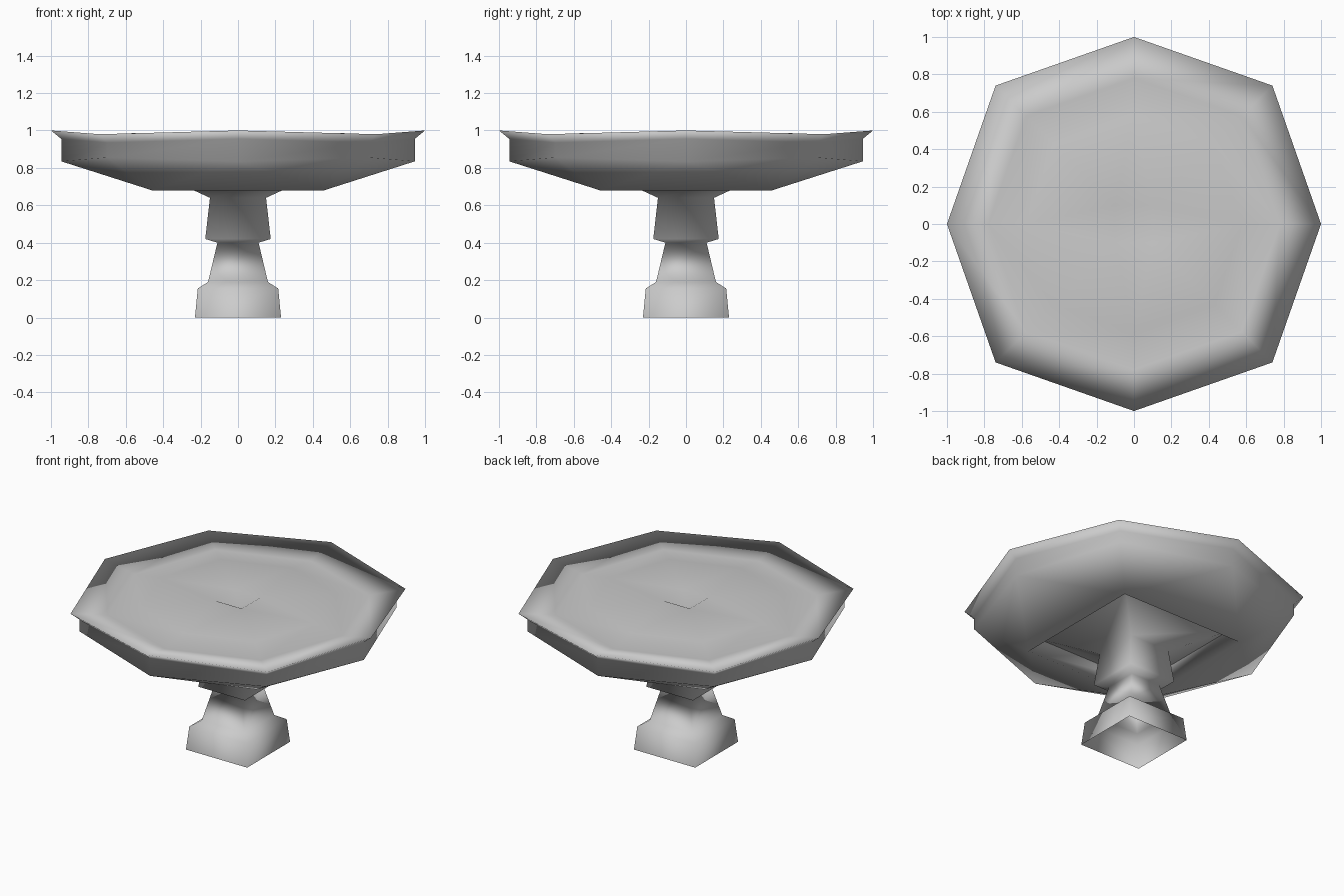
import bpy, bmesh
from math import radians, cos, sin, sqrt

if "Cube" in bpy.data.objects:
    bpy.data.objects.remove(bpy.data.objects["Cube"])


def ring(bm, sides, size, z, dz=0):
    # square: size is half the side; octagon: size is the reach along x and y
    # dz shifts the four diagonal corners of an octagon
    verts = []
    for k in range(sides):
        a = radians(-135 + 360 / sides * k)
        diagonal = sides == 4 or k % 2 == 0
        r = size * sqrt(2) * (1 if sides == 4 else 0.74) if diagonal else size
        h = z + dz if diagonal else z
        verts.append(bm.verts.new((r * cos(a), r * sin(a), h)))
    return verts


def join(bm, a, b):
    # skin two neighbouring rings, also square to octagon
    if len(a) == len(b):
        n = len(a)
        for i in range(n):
            j = (i + 1) % n
            bm.faces.new((a[i], a[j], b[j], b[i]))
        return
    c, o = (a, b) if len(a) == 4 else (b, a)
    for i in range(4):
        j = (i + 1) % 4
        d1, m, d2 = o[2 * i], o[2 * i + 1], o[(2 * i + 2) % 8]
        bm.faces.new((c[i], m, d1))
        bm.faces.new((c[i], c[j], m))
        bm.faces.new((c[j], d2, m))


def build(name, profile, tip=None):
    bm = bmesh.new()
    rings = [ring(bm, *p) for p in profile]
    for a, b in zip(rings, rings[1:]):
        join(bm, a, b)
    if tip is not None:
        t = bm.verts.new((0, 0, tip))
        last = rings[-1]
        for i in range(len(last)):
            bm.faces.new((last[i], last[(i + 1) % len(last)], t))
    bmesh.ops.recalc_face_normals(bm, faces=bm.faces)
    for f in bm.faces:
        f.smooth = True
    me = bpy.data.meshes.new(name)
    bm.to_mesh(me)
    bm.free()
    ob = bpy.data.objects.new(name, me)
    bpy.context.collection.objects.link(ob)
    return ob


# square pedestal, open underneath, flaring up into the basin
build("pedestal", [(4, 0.23, 0), (4, 0.215, 0.155), (4, 0.16, 0.19),
                   (4, 0.11, 0.40), (4, 0.175, 0.42), (4, 0.15, 0.64),
                   (4, 0.41, 0.76)])

# octagonal basin: square lip below, wall, rim, shallow dip and raised middle
build("basin", [(4, 0.41, 0.76), (4, 0.46, 0.68), (8, 0.945, 0.835, 0.02),
                (8, 0.945, 0.955, -0.02), (8, 1.0, 1.0, -0.02),
                (8, 0.78, 0.955), (8, 0.58, 0.985), (4, 0.10, 0.995)], tip=0.94)
